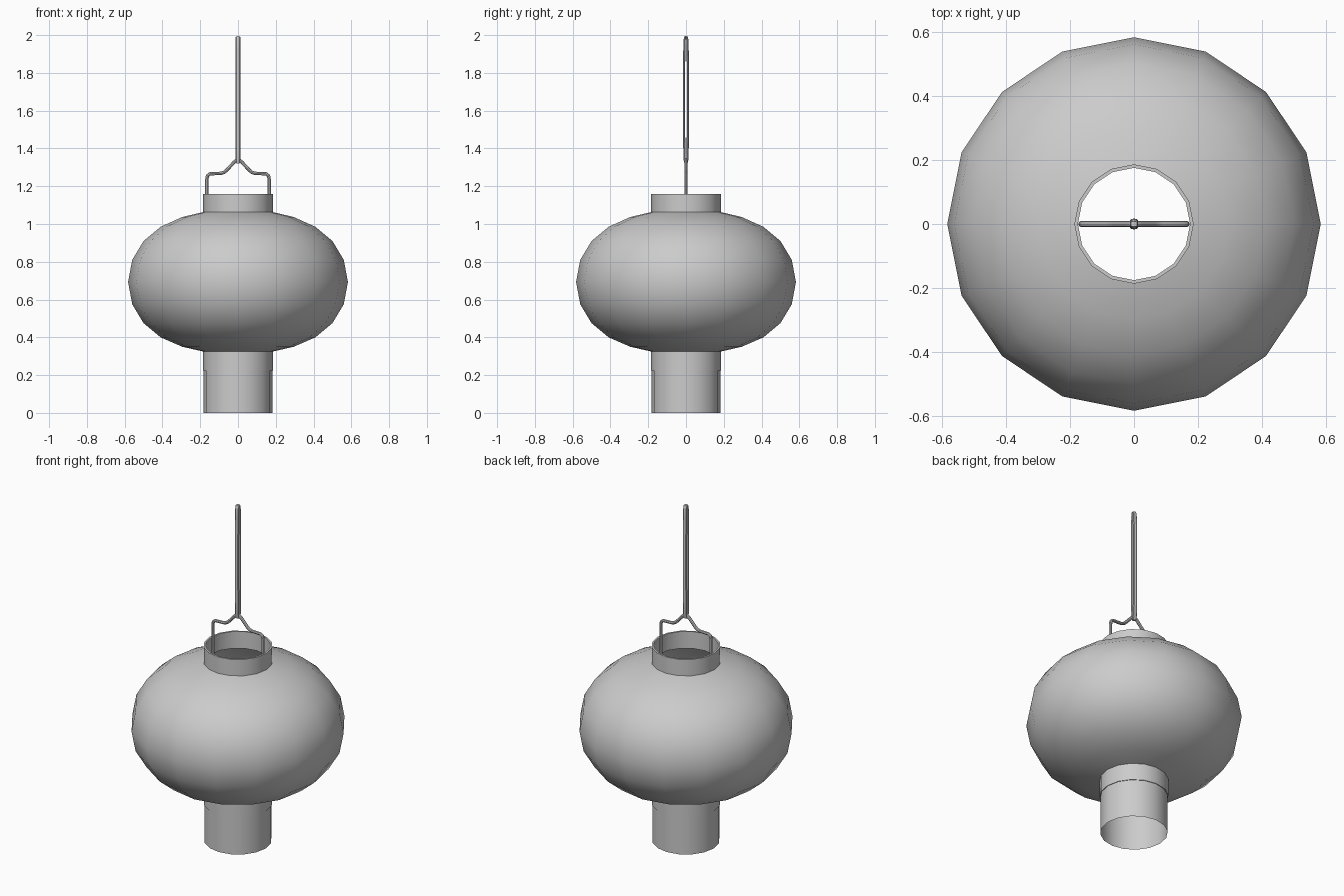
import bpy, bmesh, math

if "Cube" in bpy.data.objects:
    bpy.data.objects.remove(bpy.data.objects["Cube"])

SIDES = 16
grey = bpy.data.materials.new("plain grey")
grey.diffuse_color = (0.6, 0.6, 0.6, 1)
grey.use_nodes = True
grey.node_tree.nodes["Principled BSDF"].inputs["Base Color"].default_value = grey.diffuse_color


def finish(obj):
    obj.data.materials.append(grey)
    bpy.ops.object.select_all(action='DESELECT')
    obj.select_set(True)
    bpy.context.view_layer.objects.active = obj
    if obj.type == 'CURVE':
        bpy.ops.object.convert(target='MESH')
    bpy.ops.object.shade_smooth_by_angle(angle=math.radians(35))


def lathe(name, profile, closed=False):
    """Revolve (radius, z) points, listed bottom to top on the outer side."""
    bm = bmesh.new()
    rings = []
    for r, z in profile:
        rings.append([bm.verts.new((r * math.cos(a), r * math.sin(a), z))
                      for a in (2 * math.pi * i / SIDES for i in range(SIDES))])
    pairs = list(zip(rings, rings[1:]))
    if closed:
        pairs.append((rings[-1], rings[0]))
    for lo, hi in pairs:
        for i in range(SIDES):
            j = (i + 1) % SIDES
            bm.faces.new((lo[i], lo[j], hi[j], hi[i]))
    mesh = bpy.data.meshes.new(name)
    bm.to_mesh(mesh)
    bm.free()
    obj = bpy.data.objects.new(name, mesh)
    bpy.context.collection.objects.link(obj)
    finish(obj)


def wire(name, points, radius, cyclic=False, scale_x=1):
    curve = bpy.data.curves.new(name, 'CURVE')
    curve.dimensions = '3D'
    curve.bevel_depth = radius
    curve.bevel_resolution = 2
    curve.use_fill_caps = True
    spline = curve.splines.new('POLY')
    spline.points.add(len(points) - 1)
    for p, co in zip(spline.points, points):
        p.co = (*co, 1)
    spline.use_cyclic_u = cyclic
    obj = bpy.data.objects.new(name, curve)
    obj.scale.x = scale_x
    bpy.context.collection.objects.link(obj)
    finish(obj)


# Rounded lantern shade, open at both ends
lathe("lantern_shade", [(.185, .325), (.295, .35), (.41, .40), (.50, .475),
                        (.56, .575), (.582, .693), (.56, .81), (.50, .91),
                        (.41, .985), (.295, 1.037), (.185, 1.063)])

# Thick collars above and below the shade
for name, z0, z1 in (("top_collar", 1.06, 1.16), ("bottom_collar", .225, .328)):
    lathe(name, [(.186, z0), (.186, z1), (.175, z1), (.175, z0)], closed=True)

# Thin open tube hanging from the bottom collar
lathe("bottom_tube", [(.182, 0), (.182, .3)])

# Bent wire bail, mirrored about the middle
half = [(.165, 1.06), (.165, 1.235), (.162, 1.255), (.148, 1.266), (.09, 1.268),
        (.075, 1.273), (.06, 1.285), (.02, 1.328), (.01, 1.336)]
path = [(-x, 0, z) for x, z in half] + [(0, 0, 1.34)] + \
       [(x, 0, z) for x, z in reversed(half)]
wire("wire_bail", path, .009)

# Long narrow hanging loop
side = [(.004, 1.325), (.008, 1.345), (.0085, 1.40), (.011, 1.50), (.011, 1.82),
        (.0085, 1.92), (.008, 1.97), (.004, 1.99)]
loop = [(0, y, z) for y, z in side] + [(0, -y, z) for y, z in reversed(side)]
wire("hanging_loop", loop, .006, cyclic=True, scale_x=2.1)
